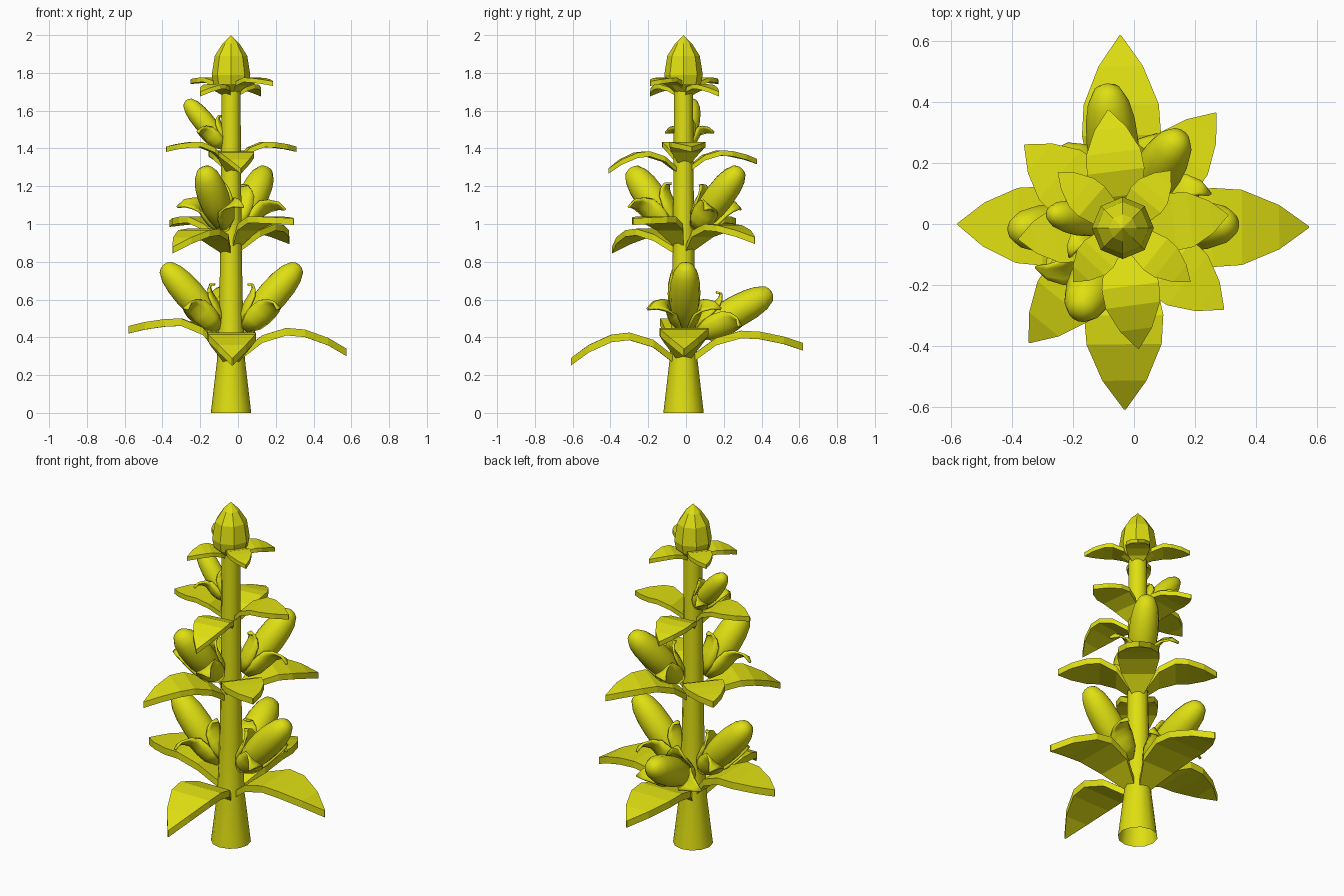
import bpy, bmesh, math
from mathutils import Vector

if "Cube" in bpy.data.objects:
    bpy.data.objects.remove(bpy.data.objects["Cube"])

CX, CY = -0.037, -0.013   # stem axis

mat = bpy.data.materials.new("yellow_green")
mat.diffuse_color = (0.74, 0.74, 0.006, 1)
mat.use_nodes = True
mat.node_tree.nodes["Principled BSDF"].inputs["Base Color"].default_value = mat.diffuse_color


def finish(name, bm, smooth=None):
    bmesh.ops.recalc_face_normals(bm, faces=bm.faces)
    me = bpy.data.meshes.new(name)
    bm.to_mesh(me)
    bm.free()
    me.materials.append(mat)
    ob = bpy.data.objects.new(name, me)
    bpy.context.collection.objects.link(ob)
    if smooth:
        bpy.ops.object.select_all(action='DESELECT')
        ob.select_set(True)
        bpy.context.view_layer.objects.active = ob
        bpy.ops.object.shade_smooth_by_angle(angle=math.radians(smooth))
    return ob


def lathe(name, base, axis, profile, sides, smooth=None):
    """Revolve (radius, distance) pairs about an axis."""
    bm = bmesh.new()
    rot = Vector(axis).to_track_quat('Z', 'Y')
    rings = []
    for r, d in profile:
        n = 1 if r == 0 else sides
        rings.append([bm.verts.new(Vector(base) + rot @ Vector(
            (r * math.cos(2 * math.pi * i / sides), r * math.sin(2 * math.pi * i / sides), d)))
            for i in range(n)])
    for a, b in zip(rings, rings[1:]):
        for i in range(sides):
            vs = [a[i % len(a)], a[(i + 1) % len(a)], b[(i + 1) % len(b)], b[i % len(b)]]
            bm.faces.new(list(dict.fromkeys(vs)))
    return finish(name, bm, smooth)


def leaf(name, tip, z_base, z_peak, hw, thick):
    """Arched pointed leaf from the stem out to its tip."""
    root = Vector((CX, CY, 0))
    out = Vector((tip[0], tip[1], 0)) - root
    side = Vector((-out.y, out.x, 0)).normalized()
    drop = z_peak - tip[2]
    stations = [(0.06, z_base, 0.2), (0.27, z_base + 0.72 * (z_peak - z_base), 0.8),
                (0.48, z_peak, 1.0), (0.64, z_peak - 0.08 * drop, 0.95),
                (0.84, z_peak - 0.48 * drop, 0.56), (1.0, tip[2], 0.02)]
    bm = bmesh.new()
    rows = []
    for t, z, w in stations:
        c = root + out * t
        rows.append([bm.verts.new(c + side * s * hw * w + Vector((0, 0, z + dz)))
                     for s, dz in ((-1, 0), (1, 0), (1, -thick), (-1, -thick))])
    for a, b in zip(rows, rows[1:]):
        for i in range(4):
            j = (i + 1) % 4
            bm.faces.new((a[i], a[j], b[j], b[i]))
    bm.faces.new(rows[0])
    bm.faces.new(rows[-1])
    finish(name, bm)


def pod(name, base, tip, r):
    """Smooth fruit pod held by three curled sepals."""
    base, tip = Vector(base), Vector(tip)
    axis = (tip - base).normalized()
    L = (tip - base).length
    prof = [(0, 0), (0.5, 0.05), (0.8, 0.18), (0.96, 0.36), (1, 0.52), (0.95, 0.7),
            (0.8, 0.85), (0.52, 0.96), (0.25, 0.99), (0, 1)]
    lathe(name, base, axis, [(a * r, b * L) for a, b in prof], 14, 60)
    side = axis.cross(Vector((0, 0, 1))).normalized()
    up = side.cross(axis)
    # (along axis, radius, half width) in pod radii
    path = [(-0.2, 0.35, 0.35), (0.5, 0.85, 0.85), (1.2, 1.05, 0.95), (1.8, 1.15, 0.85),
            (2.15, 1.45, 0.6), (2.3, 1.95, 0.35), (2.1, 2.45, 0.04)]
    for k, (ang, flare) in enumerate(((0, 0.4), (108, 1), (-108, 1))):
        bm = bmesh.new()
        rows = []
        for a, rad, hw in path:
            if rad > 1.15:
                rad = 1.15 + (rad - 1.15) * flare
            row = []
            for s in (-1, -0.5, 0, 0.5, 1):
                th = math.radians(ang) + s * hw / rad
                row.append(bm.verts.new(base + axis * a * r + (
                    up * math.cos(th) + side * math.sin(th)) * rad * r))
            rows.append(row)
        for p, q in zip(rows, rows[1:]):
            for i in range(4):
                bm.faces.new((p[i], p[i + 1], q[i + 1], q[i]))
        ob = finish(f"{name}_sepal_{k}", bm, 60)
        m = ob.modifiers.new("thickness", 'SOLIDIFY')
        m.thickness = 0.012
        m.offset = 0


# Stem and top bud
lathe("stem", (CX, CY, 0), (0, 0, 1),
      [(0.107, 0), (0.074, 0.28), (0.062, 0.6), (0.056, 0.9), (0.05, 1.74)], 12, 40)
lathe("top_bud", (CX, CY, 0), (0, 0, 1),
      [(0, 1.70), (0.05, 1.70), (0.092, 1.74), (0.102, 1.79), (0.086, 1.89),
       (0.045, 1.955), (0, 2.0)], 8)

# Leaf whorls: tip, base height, peak height, half width, thickness
leaves = [
    ((0.575, -0.01, 0.34), 0.31, 0.45, 0.13, 0.04),
    ((-0.58, 0.0, 0.46), 0.33, 0.50, 0.13, 0.04),
    ((-0.045, 0.62, 0.37), 0.30, 0.435, 0.13, 0.04),
    ((-0.03, -0.61, 0.29), 0.29, 0.425, 0.13, 0.04),
    ((0.27, 0.365, 0.93), 0.88, 1.0, 0.112, 0.035),
    ((-0.36, 0.26, 1.02), 0.90, 1.04, 0.112, 0.035),
    ((-0.345, -0.39, 0.88), 0.87, 0.975, 0.112, 0.035),
    ((0.295, -0.28, 1.03), 0.90, 1.04, 0.112, 0.035),
    ((0.31, 0.03, 1.41), 1.33, 1.435, 0.095, 0.028),
    ((-0.38, -0.05, 1.41), 1.33, 1.435, 0.095, 0.028),
    ((-0.085, 0.375, 1.345), 1.30, 1.39, 0.095, 0.028),
    ((0.015, -0.41, 1.295), 1.29, 1.385, 0.095, 0.028),
    ((0.12, 0.175, 1.70), 1.69, 1.74, 0.065, 0.024),
    ((-0.25, 0.17, 1.765), 1.71, 1.775, 0.065, 0.024),
    ((-0.2, -0.19, 1.70), 1.69, 1.74, 0.065, 0.024),
    ((0.185, -0.19, 1.755), 1.71, 1.775, 0.065, 0.024),
]
for i, args in enumerate(leaves):
    leaf(f"leaf_{i}", *args)

# Pods
pod("pod_low_left", (-0.11, -0.012, 0.46), (-0.395, -0.018, 0.785), 0.082)
pod("pod_low_right", (0.04, -0.012, 0.46), (0.325, 0.0, 0.785), 0.082)
pod("pod_low_back", (-0.05, 0.07, 0.43), (-0.09, 0.455, 0.64), 0.085)
pod("pod_mid_front", (-0.08, -0.08, 0.99), (-0.18, -0.295, 1.295), 0.083)
pod("pod_mid_back", (0.01, 0.06, 0.99), (0.15, 0.29, 1.295), 0.08)
pod("pod_high_left", (-0.08, 0.0, 1.42), (-0.275, 0.035, 1.655), 0.056)
